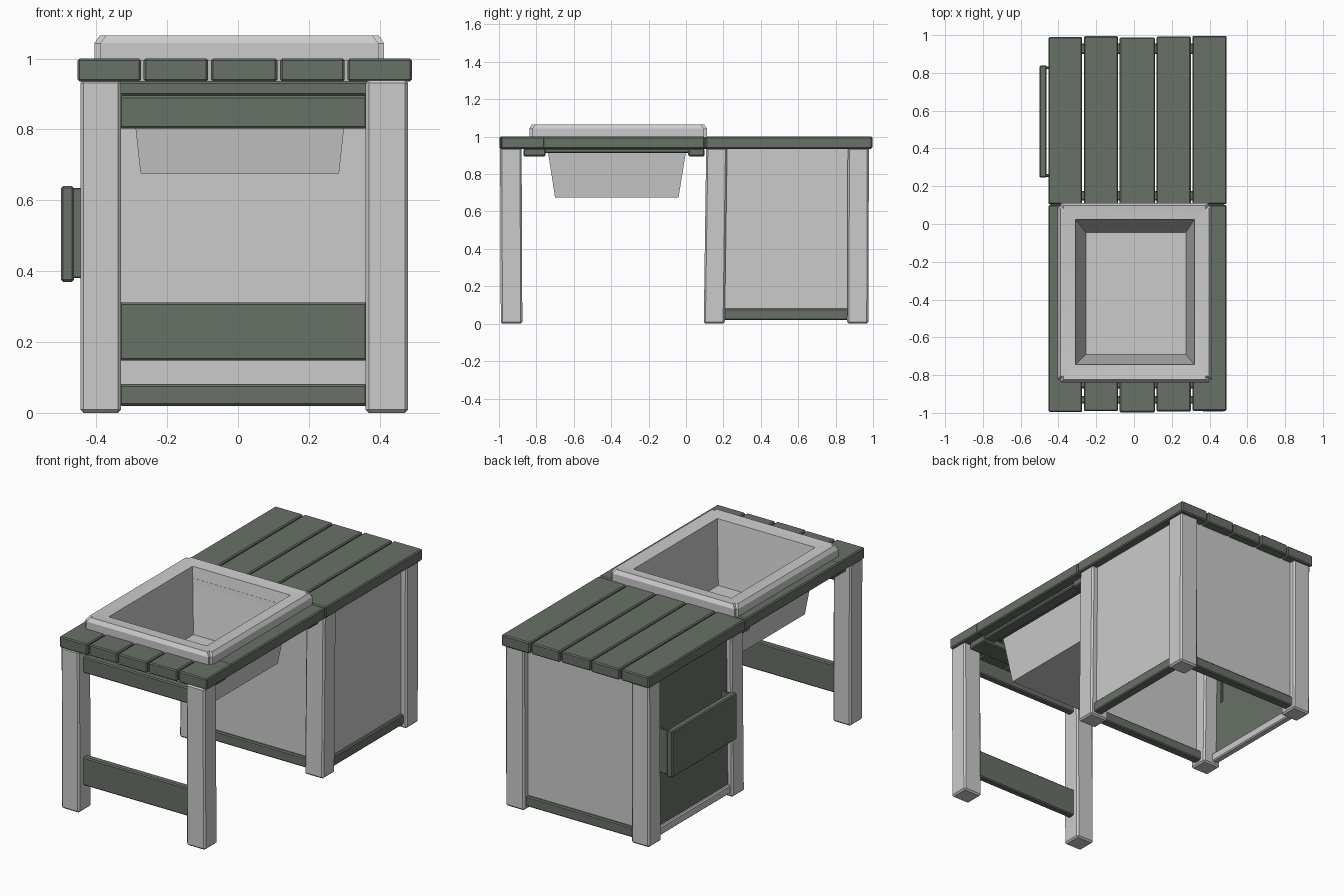
import bpy, bmesh
from mathutils import Vector

cube = bpy.data.objects.get("Cube")
if cube:
    bpy.data.objects.remove(cube, do_unlink=True)


def material(name, colour):
    m = bpy.data.materials.new(name)
    m.use_nodes = True
    m.diffuse_color = (*colour, 1)
    m.node_tree.nodes["Principled BSDF"].inputs["Base Color"].default_value = (*colour, 1)
    return m


GREEN = material("dull green paint", (0.14, 0.165, 0.135))
GREY = material("light grey", (0.6, 0.6, 0.6))


def finish(name, bm, mat):
    mesh = bpy.data.meshes.new(name)
    bm.to_mesh(mesh)
    bm.free()
    mesh.materials.append(mat)
    obj = bpy.data.objects.new(name, mesh)
    bpy.context.collection.objects.link(obj)
    return obj


def box(name, x, y, z, mat, bevel=0.006, lean=0.0):
    """Chamfered box from three (low, high) ranges; lean shifts the top along y."""
    bm = bmesh.new()
    bmesh.ops.create_cube(bm, size=1)
    for v in bm.verts:
        v.co = Vector([r[0] + (c + 0.5) * (r[1] - r[0]) for c, r in zip(v.co, (x, y, z))])
        if v.co.z > (z[0] + z[1]) / 2:
            v.co.y += lean
    bmesh.ops.bevel(bm, geom=bm.edges[:], offset=bevel, segments=1, affect='EDGES')
    return finish(name, bm, mat)


def sheet(name, start, end, z, mat):
    """Upright single-sided panel, facing right of the start-to-end direction."""
    bm = bmesh.new()
    pts = [(*start, z[0]), (*end, z[0]), (*end, z[1]), (*start, z[1])]
    bm.faces.new([bm.verts.new(p) for p in pts])
    return finish(name, bm, mat)


# Legs
LEG_X = {"right": (-0.445, -0.33), "left": (0.36, 0.48)}
LEG_Y = {"front": ((-0.99, -0.875), -0.004), "middle": ((0.095, 0.207), 0.013),
         "back": ((0.862, 0.975), 0.003)}
for row, (y, lean) in LEG_Y.items():
    for side, x in LEG_X.items():
        box(f"{row}_{side}_leg", x, y, (0, 0.94), GREY, 0.009, lean)

# Table boards, with an opening left for the basin
EDGES = [-0.457, -0.27, -0.08, 0.115, 0.305, 0.495]
TOP = (0.935, 1.0)
for i, (a, b) in enumerate(zip(EDGES, EDGES[1:])):
    span = (a + 0.004, b - 0.004)
    shift = (0, 0.004, -0.002, 0.003, 0.006)[i]
    outer = i in (0, 4)
    box(f"back_board_{i + 1}", span, (0.105 if outer else 0.02, 0.99 + shift), TOP, GREEN)
    box(f"front_board_{i + 1}", span, (-0.995 + shift, -0.755), TOP, GREEN)
    if outer:
        strip = (span[0], -0.32) if i == 0 else (0.33, span[1])
        box(f"side_board_{i + 1}", strip, (-0.765, 0.1), TOP, GREEN)

# Battens under the boards
for name, y in (("front", (-0.87, -0.75)), ("middle", (0.012, 0.1))):
    box(f"{name}_batten", (-0.42, 0.45), y, (0.895, 0.936), GREEN)
for name, x in (("right", (-0.41, -0.34)), ("left", (0.37, 0.44))):
    box(f"{name}_beam", x, (-0.76, 0.02), (0.912, 0.936), GREEN)

# Rails between the front legs
INNER_X = (-0.335, 0.365)
box("front_apron", INNER_X, (-0.95, -0.91), (0.802, 0.895), GREEN)
box("front_stretcher", INNER_X, (-0.95, -0.91), (0.148, 0.312), GREEN)

# Cabinet bottom rails
box("cabinet_front_rail", INNER_X, (0.125, 0.175), (0.02, 0.08), GREEN)
box("cabinet_back_rail", INNER_X, (0.9, 0.955), (0.02, 0.08), GREEN)
box("cabinet_left_rail", (0.405, 0.46), (0.2, 0.87), (0.02, 0.08), GREEN)
box("cabinet_right_rail", (-0.43, -0.39), (0.2, 0.87), (0.02, 0.07), GREY)

# Cabinet panels
PANEL_Z = (0.07, 0.94)
sheet("cabinet_front_panel", (-0.34, 0.14), (0.37, 0.14), PANEL_Z, GREY)
sheet("cabinet_left_panel", (0.445, 0.2), (0.445, 0.87), PANEL_Z, GREY)
sheet("cabinet_back_panel", (0.37, 0.94), (-0.34, 0.94), PANEL_Z, GREY)
sheet("cabinet_right_panel", (-0.415, 0.87), (-0.415, 0.2), PANEL_Z, GREEN)

# Raised board on the cabinet's right side, held by two end brackets
box("side_shelf_board", (-0.5, -0.463), (0.245, 0.84), (0.37, 0.64), GREEN)
for name, y in (("front", (0.25, 0.265)), ("back", (0.82, 0.835))):
    box(f"{name}_shelf_bracket", (-0.468, -0.41), y, (0.38, 0.635), GREEN, 0.003)

# Sink: one closed shell made of stacked rectangles (x range, y range, height)
RINGS = [
    (-0.275, 0.285, -0.70, -0.04, 0.675),
    (-0.31, 0.32, -0.75, 0.012, 0.995),
    (-0.405, 0.412, -0.838, 0.112, 0.995),
    (-0.405, 0.412, -0.838, 0.112, 1.045),
    (-0.39, 0.397, -0.823, 0.097, 1.065),
    (-0.31, 0.32, -0.745, 0.025, 1.056),
    (-0.255, 0.275, -0.69, -0.045, 0.70),
]
bm = bmesh.new()
loops = []
for x0, x1, y0, y1, z in RINGS:
    loops.append([bm.verts.new((x, y, z)) for x, y in ((x0, y0), (x1, y0), (x1, y1), (x0, y1))])
for low, high in zip(loops, loops[1:]):
    for i in range(4):
        j = (i + 1) % 4
        bm.faces.new((low[i], low[j], high[j], high[i]))
bm.faces.new(loops[0][::-1])
bm.faces.new(loops[-1])
bmesh.ops.recalc_face_normals(bm, faces=bm.faces[:])
corners = [e for e in bm.edges if any({e.verts[0], e.verts[1]} == {loops[2][i], loops[3][i]}
                                      or {e.verts[0], e.verts[1]} == {loops[3][i], loops[4][i]}
                                      for i in range(4))]
bmesh.ops.bevel(bm, geom=corners, offset=0.015, segments=2, affect='EDGES')
sink = finish("sink", bm, GREY)
bpy.ops.object.select_all(action='DESELECT')
sink.select_set(True)
bpy.context.view_layer.objects.active = sink
bpy.ops.object.shade_smooth_by_angle(angle=0.6)
